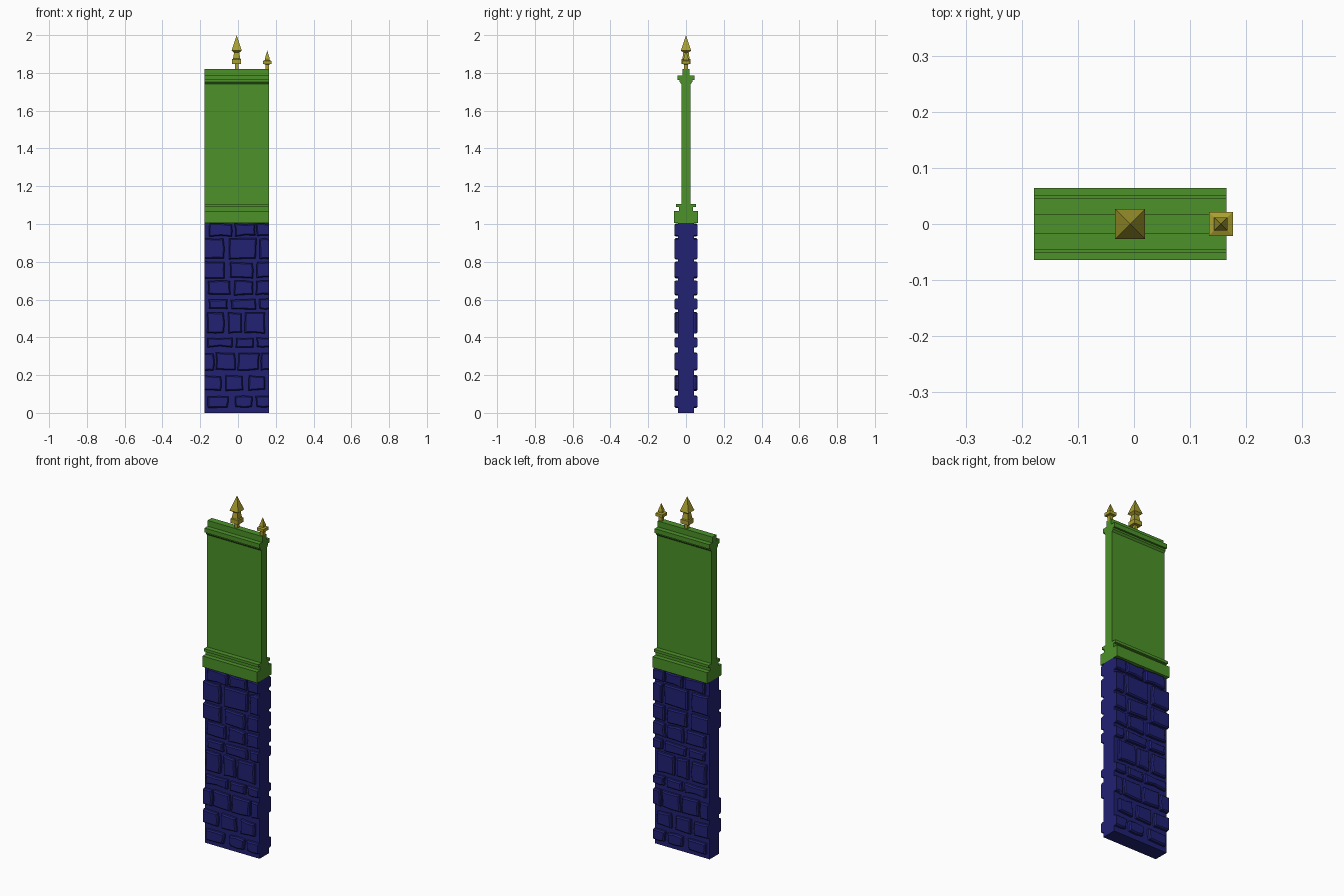
import bpy, bmesh, random

if "Cube" in bpy.data.objects:
    bpy.data.objects.remove(bpy.data.objects["Cube"])

random.seed(4)
X0, X1 = -0.178, 0.165          # wall ends


def material(name, rgb):
    m = bpy.data.materials.new(name)
    m.diffuse_color = (*rgb, 1)
    m.use_nodes = True
    m.node_tree.nodes["Principled BSDF"].inputs["Base Color"].default_value = m.diffuse_color
    return m


NAVY = material("stone_blue", (0.015, 0.015, 0.17))
GREEN = material("panel_green", (0.072, 0.283, 0.022))
GOLD = material("finial_gold", (0.40, 0.35, 0.028))


def finish(bm, name, mat):
    bmesh.ops.recalc_face_normals(bm, faces=bm.faces)
    me = bpy.data.meshes.new(name)
    bm.to_mesh(me)
    bm.free()
    ob = bpy.data.objects.new(name, me)
    bpy.context.collection.objects.link(ob)
    me.materials.append(mat)
    return ob


def loft(bm, rings):
    """Join equal-length rings of points into a closed solid."""
    vs = [[bm.verts.new(p) for p in r] for r in rings]
    n = len(vs[0])
    for a, b in zip(vs, vs[1:]):
        for i in range(n):
            j = (i + 1) % n
            bm.faces.new((a[i], a[j], b[j], b[i]))
    bm.faces.new(vs[0])
    bm.faces.new(vs[-1])


def extrude_profile(name, half, mat):
    """Symmetric (y, z) half profile run along the wall length."""
    prof = half + [(-y, z) for y, z in reversed(half)]
    bm = bmesh.new()
    loft(bm, [[(x, y, z) for y, z in prof] for x in (X0, X1)])
    return finish(bm, name, mat)


def finial(name, cx, rings):
    """Square-section spike from (half width, z) steps."""
    bm = bmesh.new()
    loft(bm, [[(cx + sx * h, sy * h, z) for sx, sy in
               ((-1, -1), (1, -1), (1, 1), (-1, 1))] for h, z in rings])
    bmesh.ops.remove_doubles(bm, verts=bm.verts, dist=1e-5)
    return finish(bm, name, GOLD)


# Wall core
extrude_profile("wall_core", [(0.042, 0), (0.042, 1.006)], NAVY)

# Stone courses: (bottom z, top z, [(left x, right x), ...])
COURSES = [
    (0.03, 0.09, [(-.158, -.053), (-.016, .074), (.095, X1)]),
    (0.12, 0.196, [(X0, -.090), (-.069, .026), (.058, .143)]),
    (0.227, 0.317, [(X0, -.127), (-.116, -.016), (0, .111), (.122, X1)]),
    (0.35, 0.397, [(-.164, -.032), (-.011, .079), (.1, X1)]),
    (0.423, 0.53, [(-.164, -.074), (-.053, .021), (.037, .143)]),
    (0.55, 0.602, [(-.153, -.058), (-.037, .095), (.111, X1)]),
    (0.625, 0.698, [(-.158, -.042), (-.021, .079), (.095, X1)]),
    (0.715, 0.797, [(X0, -.069), (-.042, .079), (.1, X1)]),
    (0.815, 0.922, [(X0, -.074), (-.048, .095), (.111, X1)]),
    (0.937, 1.0, [(-.153, -.032), (-.016, .09), (.1, X1)]),
]


def stone(bm, xa, xb, za, zb):
    def j(s=0.004):
        return random.uniform(-s, s)
    outline = []
    for u, v in ((0, 0), (.5, 0), (1, 0), (1, .5), (1, 1), (.5, 1), (0, 1), (0, .5)):
        outline.append((u, v, xa + (xb - xa) * u + j(), za + (zb - za) * v + j()))

    def ring(y, inset):
        pts = []
        for u, v, x, z in outline:
            x += inset * (1 - 2 * u)
            z += inset * (1 - 2 * v)
            # stones that reach a wall end are cut flush with it
            if u == 0 and xa == X0:
                x = X0
            if u == 1 and xb == X1:
                x = X1
            pts.append((x, y, z))
        return pts
    loft(bm, [ring(-0.038, 0), ring(-0.054, 0), ring(-0.061, 0.006)])


bm = bmesh.new()
for za, zb, spans in COURSES:
    for xa, xb in spans:
        stone(bm, xa, xb, za, zb)
stones = finish(bm, "stones", NAVY)
stones.modifiers.new("both_faces", 'MIRROR').use_axis = (False, True, False)
stones.modifiers["both_faces"].use_mirror_merge = False

# Upper panel with base plinth, flange and cornice
extrude_profile("upper_panel", [
    (.064, 1.006), (.064, 1.068), (.038, 1.068), (.038, 1.09),
    (.052, 1.09), (.052, 1.105), (.025, 1.105), (.025, 1.742),
    (.034, 1.752), (.034, 1.762), (.045, 1.762), (.045, 1.787),
    (.018, 1.787), (.018, 1.82)], GREEN)

# Finials
finial("large_finial", -0.007, [
    (.009, 1.815), (.009, 1.848), (.024, 1.848), (.024, 1.872),
    (.019, 1.875), (.014, 1.908), (.027, 1.918), (0, 2.0)])
finial("small_finial", 0.155, [
    (.010, 1.81), (.010, 1.845), (.0215, 1.847), (.0215, 1.864),
    (.012, 1.868), (.012, 1.878), (.008, 1.892), (0, 1.918)])
